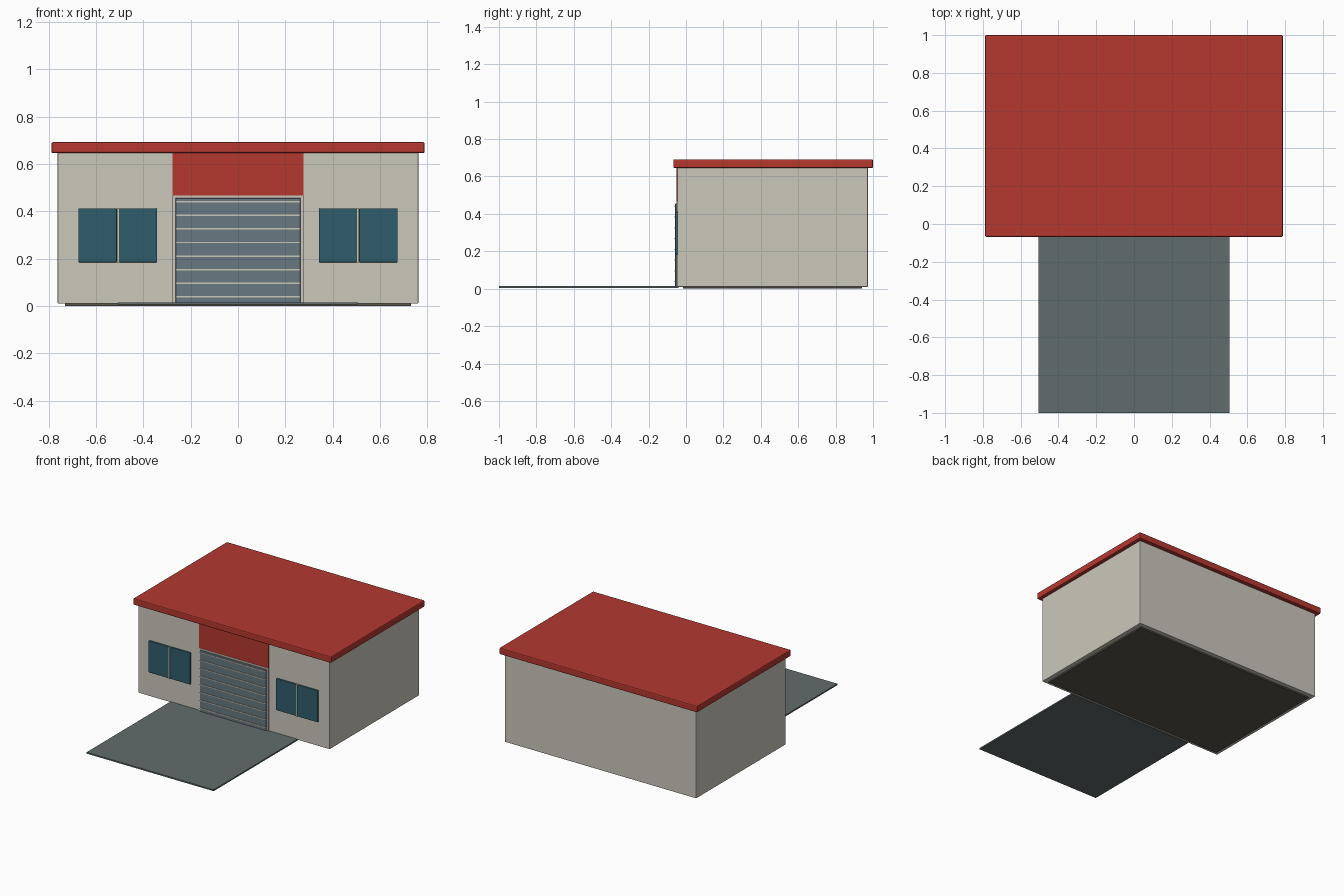
import bpy
import bmesh

if "Cube" in bpy.data.objects:
    bpy.data.objects.remove(bpy.data.objects["Cube"])


def material(name, rgb):
    m = bpy.data.materials.new(name)
    m.diffuse_color = (*rgb, 1)
    m.use_nodes = True
    m.node_tree.nodes["Principled BSDF"].inputs["Base Color"].default_value = m.diffuse_color
    return m


cream = material("cream", (0.60, 0.58, 0.50))
red = material("red", (0.46, 0.04, 0.03))
slate = material("slate", (0.12, 0.15, 0.15))
steel = material("steel", (0.14, 0.19, 0.22))
glass = material("glass", (0.03, 0.11, 0.15))
dark = material("dark_floor", (0.10, 0.09, 0.07))


def box(name, x, y, z, mat, bevel=0):
    """Box from (min, max) ranges on each axis."""
    bm = bmesh.new()
    bmesh.ops.create_cube(bm, size=1)
    for v in bm.verts:
        v.co = [r[0] if c < 0 else r[1] for c, r in zip(v.co, (x, y, z))]
    mesh = bpy.data.meshes.new(name)
    bm.to_mesh(mesh)
    bm.free()
    mesh.materials.append(mat)
    ob = bpy.data.objects.new(name, mesh)
    bpy.context.collection.objects.link(ob)
    if bevel:
        mod = ob.modifiers.new("edge_bevel", 'BEVEL')
        mod.width = bevel
        mod.segments = 2
    return ob


# Building shell, foundation and roof
box("foundation", (-0.73, 0.73), (-0.015, 0.94), (0, 0.015), dark)
box("walls", (-0.762, 0.762), (-0.045, 0.972), (0.01, 0.65), cream, 0.003)
box("roof", (-0.788, 0.788), (-0.068, 1.0), (0.645, 0.692), red, 0.007)

# Driveway
box("driveway", (-0.506, 0.506), (-1.0, -0.04), (0.005, 0.015), slate)

# Red panel above the door
box("sign_panel", (-0.277, 0.277), (-0.050, -0.04), (0.466, 0.647), red)

# Roller door with its frame and slat lines
box("door", (-0.263, 0.263), (-0.058, -0.04), (0.006, 0.455), steel, 0.002)
for side in (-1, 1):
    box("door_jamb", sorted((side * 0.263, side * 0.277)), (-0.052, -0.04),
        (0.01, 0.466), cream)
box("door_lintel", (-0.263, 0.263), (-0.052, -0.04), (0.455, 0.466), cream)
for i in range(8):
    z = 0.038 + i * 0.0575
    box("door_slat_line", (-0.262, 0.262), (-0.062, -0.056),
        (z - 0.003, z + 0.003), cream)

# Two windows, each with a pair of panes and a mullion
for side in (-1, 1):
    for a, b in ((0.342, 0.503), (0.512, 0.674)):
        box("window_pane", sorted((side * a, side * b)), (-0.056, -0.04),
            (0.184, 0.412), glass, 0.003)
    box("window_mullion", sorted((side * 0.503, side * 0.512)),
        (-0.060, -0.04), (0.184, 0.412), cream)
